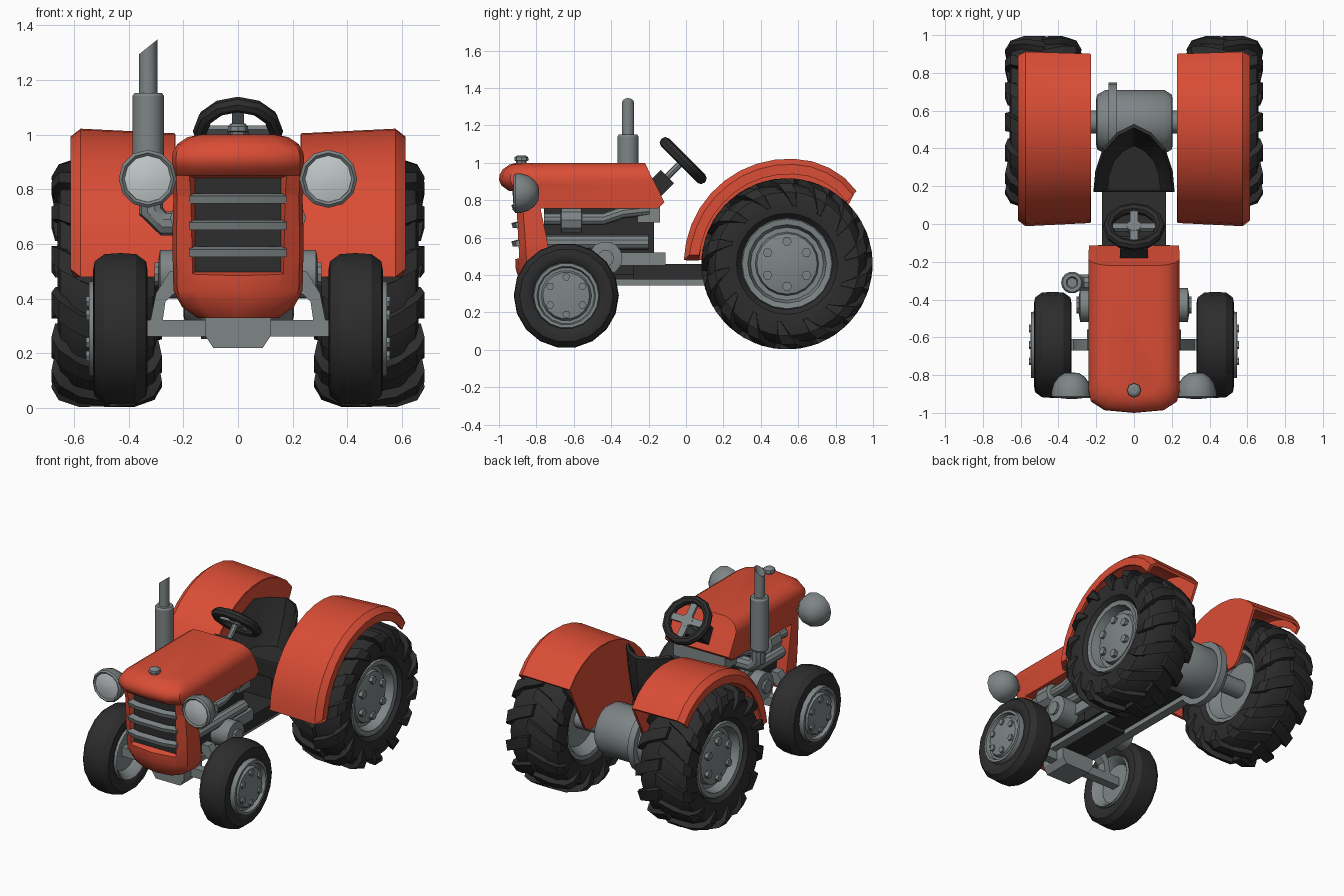
import bpy, bmesh, math
from mathutils import Matrix, Vector
from math import sin, cos, pi, radians

if "Cube" in bpy.data.objects:
    bpy.data.objects.remove(bpy.data.objects["Cube"])


def material(name, col):
    m = bpy.data.materials.new(name)
    m.diffuse_color = (*col, 1)
    m.use_nodes = True
    m.node_tree.nodes["Principled BSDF"].inputs["Base Color"].default_value = m.diffuse_color
    return m


RED = material("red paint", (0.70, 0.074, 0.036))
GREY = material("grey metal", (0.21, 0.235, 0.24))
BLACK = material("black rubber", (0.026, 0.026, 0.026))
LENS = material("pale lens", (0.54, 0.58, 0.58))


# ---- geometry helpers: each returns (verts, faces) in world space ----
def loft(rings, loop=False):
    n, k = len(rings[0]), len(rings)
    verts = [Vector(p) for r in rings for p in r]
    faces = [(i * n + j, i * n + (j + 1) % n, (i + 1) % k * n + (j + 1) % n, (i + 1) % k * n + j)
             for i in range(k if loop else k - 1) for j in range(n)]
    if not loop:
        faces += [tuple(range(n)), tuple(range((k - 1) * n, k * n))]
    return verts, faces


def lathe(profile, axis='X', at=(0, 0, 0), n=20, loop=False):
    rings = []
    for a, r in profile:
        r = max(r, 0.0005)
        ring = []
        for i in range(n):
            c, s = r * cos(2 * pi * i / n), r * sin(2 * pi * i / n)
            p = {'X': (a, c, s), 'Y': (c, a, s), 'Z': (c, s, a)}[axis]
            ring.append(Vector(p) + Vector(at))
        rings.append(ring)
    return loft(rings, loop)


def box(x0, x1, y0, y1, z0, z1):
    return loft([[(x0, y0, z), (x1, y0, z), (x1, y1, z), (x0, y1, z)] for z in (z0, z1)])


def tube(path, r, ref, n=10):
    # ref is a direction that is never along the path
    pts, rings = [Vector(p) for p in path], []
    for i, p in enumerate(pts):
        t = (pts[min(i + 1, len(pts) - 1)] - pts[max(i - 1, 0)]).normalized()
        u = t.cross(Vector(ref)).normalized()
        v = t.cross(u)
        rings.append([p + r * (u * cos(2 * pi * j / n) + v * sin(2 * pi * j / n)) for j in range(n)])
    return loft(rings)


def moved(part, m):
    return [m @ v for v in part[0]], part[1]


def make(name, parts, mat, mirror=False):
    verts, faces = [], []
    for v, f in parts:
        faces += [tuple(i + len(verts) for i in q) for q in f]
        verts += v
    me = bpy.data.meshes.new(name)
    me.from_pydata([tuple(v) for v in verts], [], faces)
    bm = bmesh.new()
    bm.from_mesh(me)
    bmesh.ops.recalc_face_normals(bm, faces=bm.faces)
    bm.to_mesh(me)
    bm.free()
    me.materials.append(mat)
    ob = bpy.data.objects.new(name, me)
    bpy.context.collection.objects.link(ob)
    if mirror:
        ob.modifiers.new("mirror", 'MIRROR').use_mirror_merge = False
    return ob


def bolts(x0, x1, rad, size, y, z):
    return [lathe([(x0, size), (x1, size)], 'X',
                  (0, y + rad * cos(pi / 6 + i * pi / 3), z + rad * sin(pi / 6 + i * pi / 3)), 6) for i in range(6)]


# ---- rear wheels ----
RY, RZ, RX = 0.54, 0.46, 0.48
half = [(0.13, .235), (0.17, .27), (0.18, .33), (0.17, .385), (0.12, .42)]
prof = [(RX - x, r) for x, r in half] + [(RX, .432)] + [(RX + x, r) for x, r in reversed(half)]
make("rear_tyre", [lathe(prof, 'X', (0, RY, RZ), 28, True)], BLACK, True)
lugs = []
for side in (1, -1):
    for i in range(14):
        a0 = 2 * pi * (i + (0.5 if side < 0 else 0)) / 14
        rings = []
        # path over the tread and down the sidewall: x, outer r, inner x, inner r, angle, half width
        for x, r, xi, ri, a, w in [(-.01, .458, -.01, .41, 0, .08), (.10, .456, .09, .40, .10, .085),
                                   (.175, .432, .13, .39, .2, .09), (.202, .385, .15, .37, .27, .08),
                                   (.188, .31, .15, .31, .36, .03)]:
            ring = []
            for px, pr, da in ((x, r, -w), (x, r, w), (xi, ri, w + .015), (xi, ri, -w - .015)):
                t = a0 - a + da
                ring.append((RX + side * px, RY + pr * cos(t), RZ + pr * sin(t)))
            rings.append(ring)
        lugs.append(loft(rings))
make("rear_tyre_lugs", lugs, BLACK, True)
make("rear_rim", [lathe([(.41, 0), (.41, .18), (.34, .22), (.335, .245), (.36, .25), (.61, .25), (.635, .24), (.63, .21),
                         (.57, .195), (.57, .17), (.60, .162), (.615, .10), (.62, 0)], 'X', (0, RY, RZ), 20)]
     + bolts(.58, .63, .12, .026, RY, RZ), GREY, True)

# ---- front wheels ----
FY, FZ, FX = -0.64, 0.29, 0.43
half = [(0.07, .165), (0.088, .185), (0.1, .215), (0.094, .25), (0.058, .277)]
prof = [(FX - x, r) for x, r in half] + [(FX, .281)] + [(FX + x, r) for x, r in reversed(half)]
make("front_tyre", [lathe(prof, 'X', (0, FY, FZ), 18, True)], BLACK, True)
make("front_rim", [lathe([(.39, 0), (.39, .13), (.345, .155), (.33, .172), (.36, .18), (.50, .18), (.545, .174), (.545, .157),
                          (.52, .15), (.52, .135), (.54, .125), (.547, .06), (.547, 0)], 'X', (0, FY, FZ), 18)]
     + bolts(.515, .555, .1, .021, FY, FZ), GREY, True)

# ---- fenders: cross-section swept round the rear wheel, with inner wall ----
DY = 0.55
sect = [(.23, .545), (.575, .562), (.613, .532), (.613, .48), (.598, .48), (.592, .525), (.565, .54), (.23, .525)]
angs = [radians(178 - 131 * i / 13) for i in range(14)]
fit = [1] * 11 + [.99, .975, .945]
rings = [[(x, DY + r * k * cos(a), RZ + r * k * sin(a)) for x, r in sect] for a, k in zip(angs, fit)]
rings[0] = [(x, y, z + (.03 if x > .6 else 0)) for x, y, z in rings[0]]
make("fender", [loft(rings)], RED, True)
wall = [(DY + .54 * k * cos(a), RZ + .54 * k * sin(a)) for a, k in zip(angs, fit)] + [(.74, .52), (.70, .49)]
make("fender_inner_wall", [loft([[(x, y, z) for y, z in wall] for x in (.228, .245)])], RED, True)


# ---- hood and grille shell: stacked plan outlines, grille opening cut out ----
def plan(z, w, yf, yb, d=.12):
    h = [(w, yb), (w, yf + d), (w * .94, yf + d * .5), (w * .65, yf + d * .12)]
    return [(x, y, z) for x, y in h] + [(0, yf, z)] + [(-x, y, z) for x, y in reversed(h)]


hood = make("hood", [loft([plan(.757, .234, -.93, -.15), plan(.788, .238, -.935, -.115), plan(.85, .24, -.948, -.145),
                           plan(.88, .241, -.988, -.16), plan(.91, .242, -1.0, -.175), plan(.935, .238, -.997, -.19),
                           plan(.965, .222, -.98, -.203), plan(.99, .185, -.945, -.214), plan(1.0, .14, -.91, -.22)])], RED)
shell = make("grille_shell", [loft([plan(.86, .234, -.94, -.80), plan(.6, .24, -.92, -.745), plan(.43, .236, -.91, -.72),
                                    plan(.37, .205, -.89, -.72), plan(.33, .15, -.86, -.74)])], RED)
cutter = make("grille_cutter", [loft([[(-w, y, z0), (w, y, z0), (w, y, z1), (-w, y, z1)] for y, w, z0, z1 in
                                      ((-1.1, .18, .48, .85), (-.92, .178, .482, .85), (-.865, .155, .5, .84))])], RED)
cutter.hide_render = True
cutter.hide_viewport = True
cutter.display_type = 'WIRE'
for ob in (hood, shell):
    b = ob.modifiers.new("grille opening", 'BOOLEAN')
    b.object, b.operation, b.solver = cutter, 'DIFFERENCE', 'EXACT'
make("grille_backing", [box(-.158, .158, -.872, -.863, .498, .842)], BLACK)
make("grille_slats", [loft([[(x, y, z - .017), (x, y - .008, z + .01), (x, y + .03, z + .02), (x, y + .03, z - .012)]
                            for x, y in ((-.178, -.905), (-.1, -.926), (.1, -.926), (.178, -.905))])
                      for z in (.765, .668, .57)], GREY)
make("radiator_cap", [lathe([(.99, .028), (1.01, .028), (1.012, .038), (1.03, .036), (1.04, .02)], 'Z', (0, -.88, 0), 8)], GREY)

# ---- headlights ----
make("headlight", [lathe([(-.785, 0), (-.79, .04), (-.81, .07), (-.845, .095), (-.885, .106), (-.912, .106), (-.922, .095),
                          (-.912, .084), (-.9, 0)], 'Y', (.33, 0, .838), 12), box(.2, .27, -.86, -.83, .82, .85)], GREY, True)
make("headlight_lens", [lathe([(-.9, .088), (-.915, .085), (-.924, .05), (-.927, 0)], 'Y', (.33, 0, .838), 12)], LENS, True)

# ---- exhaust with slanted tip ----
EX, EY = -.328, -.31
tip = lathe([(1.12, .033), (1.32, .033), (1.30, .024), (1.20, .024)], 'Z', (EX, EY, 0), 12)
for v in tip[0]:
    if v.z > 1.28:
        v.z += (v.x - EX) * .8
make("exhaust", [tip, lathe([(.79, .045), (.81, .058), (1.14, .058), (1.152, .05), (1.152, .03)], 'Z', (EX, EY, 0), 14),
                 tube([(EX + .01, EY, .82), (EX + .01, EY, .72), (EX + .055, EY, .675), (-.12, EY, .675)], .045,
                      (0, 1, 0))], GREY)

# ---- engine ----
make("engine_block", [box(-.16, .16, -.76, -.17, .40, .78)], BLACK)
make("engine_head", [box(-.19, .19, -.26, -.14, .68, .775), box(-.19, .19, -.42, -.11, .45, .52),
                     lathe([(-.29, .06), (-.285, .09), (.285, .09), (.29, .06)], 'X', (0, -.43, .49), 14),
                     lathe([(-.305, .045), (.305, .045)], 'X', (0, -.43, .49), 10)], GREY)
make("engine_pipes", [tube([(.19, -.76, .70), (.19, -.44, .70), (.19, -.34, .735), (.17, -.2, .75)], .032, (1, 0, 0)),
                      lathe([(-.67, .06), (-.665, .073), (-.56, .073), (-.555, .06)], 'Y', (.175, 0, .695), 10),
                      tube([(.18, -.76, .575), (.18, -.2, .575)], .038, (1, 0, 0))], GREY, True)

# ---- chassis and rear axle ----
make("chassis", [box(-.17, .17, -.28, .5, .375, .46), box(-.10, .10, -.75, -.2, .35, .42)], BLACK)
make("chassis_rails", [box(.09, .15, -.7, .45, .343, .378)], GREY, True)
make("rear_axle", [lathe([(-.2, .12), (-.195, .145), (-.15, .17), (.16, .17), (.2, .145), (.205, .12)], 'X', (0, RY, RZ), 18),
                   lathe([(-.135, .16), (-.135, .21), (-.09, .21), (-.09, .16)], 'X', (0, RY, RZ), 18),
                   lathe([(-.45, .06), (.45, .06)], 'X', (0, RY, RZ), 12)], GREY)

# ---- front axle with pivot block and slanted brackets ----
block = [(-.12, .33), (-.12, .265), (-.09, .22), (.09, .22), (.12, .265), (.12, .33)]
make("front_axle", [loft([[(x, y, z) for x, z in block] for y in (-.74, -.55)]), box(-.4, .4, -.67, -.61, .262, .322)], GREY)
brace = [(.32, .32), (.275, .32), (.265, .39), (.2, .45), (.2, .50), (.25, .50), (.30, .42)]
make("axle_bracket", [loft([[(x, y, z) for x, z in brace] for y in (-.67, -.61)])], GREY, True)

# ---- steering ----
tilt = Matrix.Translation((0, -.015, 1.012)) @ Matrix.Rotation(radians(-45), 4, 'X')
ring = [(.03 * sin(2 * pi * i / 8), .138 + .027 * cos(2 * pi * i / 8)) for i in range(8)]
make("steering_wheel", [moved(lathe(ring, 'Z', n=12, loop=True), tilt)], BLACK)
spokes = [box(-.13, .13, -.022, .022, -.012, .008), box(-.022, .022, -.13, .13, -.012, .008),
          lathe([(-.02, .04), (.01, .04)], 'Z', n=8), lathe([(-.22, .018), (0, .018)], 'Z', n=8)]
make("steering_column", [moved(p, tilt) for p in spokes], GREY)
make("steering_base", [moved(box(-.075, .075, -.05, .05, -.24, -.12), tilt)], BLACK)

# ---- bucket seat: outer shell tapering down, hollow on top ----
seat_plan = [(.215, .17), (.205, .28), (.165, .40), (.09, .485), (0, .53)]
seat_plan += [(-x, y) for x, y in reversed(seat_plan[:-1])]


def rim(k, z, rise):
    return [(x * k, .2 + (y - .2) * k, z + rise * min(1, max(0, (y - .17) / .2)) ** .8) for x, y in seat_plan]


make("seat", [loft([rim(.7, .56, 0), rim(.86, .61, .03), rim(.96, .68, .15), rim(1, .70, .265), rim(.94, .71, .265),
                    rim(.85, .69, .16), rim(.65, .665, .02)]), box(-.13, .13, .17, .38, .42, .6)], BLACK)

# ---- smooth shading with sharp edges kept ----
for ob in bpy.context.scene.objects:
    if ob is not cutter:
        ob.select_set(True)
        bpy.context.view_layer.objects.active = ob
bpy.ops.object.shade_smooth_by_angle(angle=radians(32))
